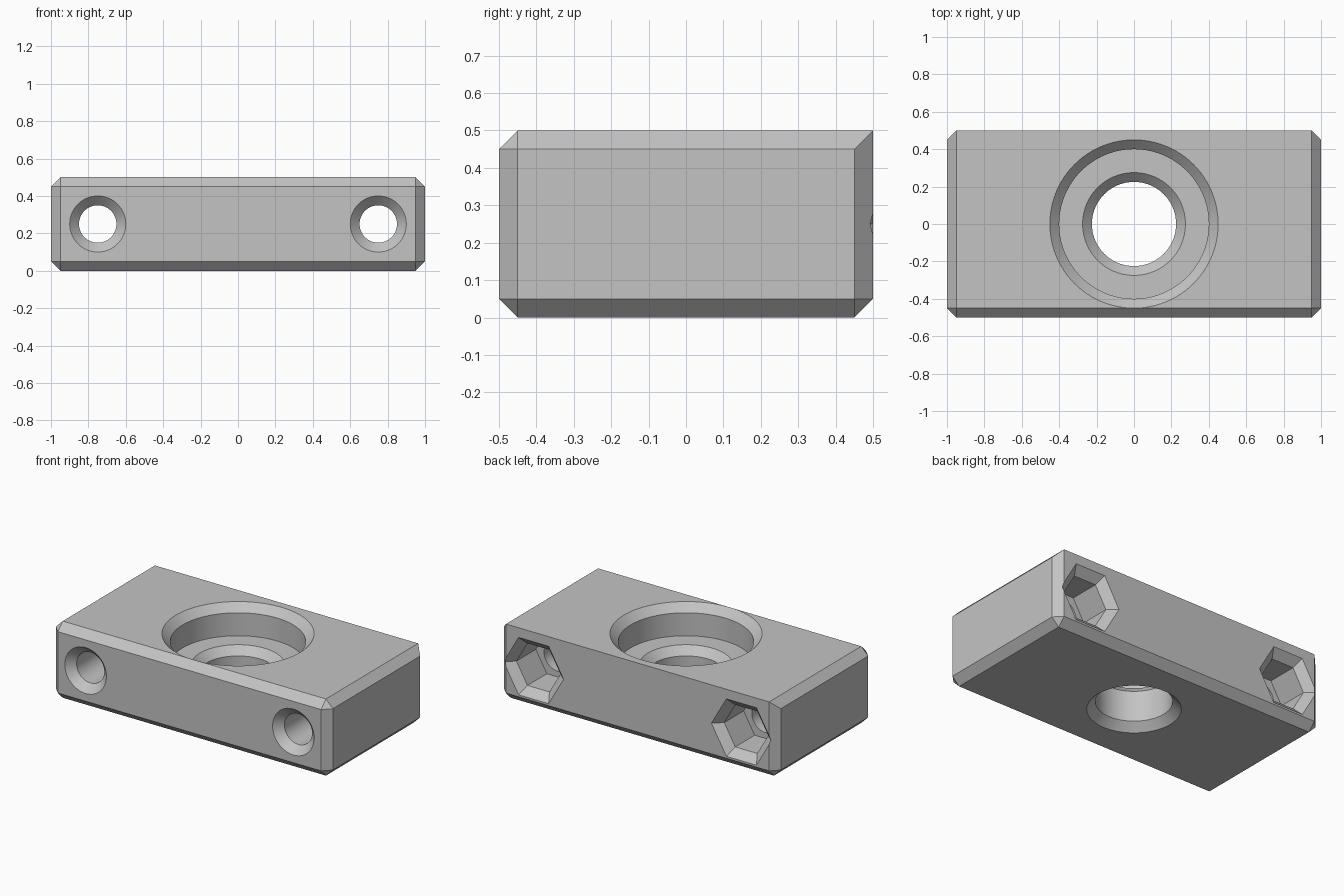
import bpy
import bmesh
from math import cos, sin, pi, radians

C = 0.05  # chamfer size used everywhere

cube = bpy.data.objects.get("Cube")
if cube:
    bpy.data.objects.remove(cube, do_unlink=True)

grey = bpy.data.materials.new("plain_grey")
grey.use_nodes = True
colour = (0.55, 0.55, 0.55, 1)
grey.diffuse_color = colour
for node in grey.node_tree.nodes:
    if node.type == 'BSDF_PRINCIPLED':
        node.inputs["Base Color"].default_value = colour


def make_object(name, bm):
    bmesh.ops.recalc_face_normals(bm, faces=bm.faces)
    mesh = bpy.data.meshes.new(name)
    bm.to_mesh(mesh)
    bm.free()
    mesh.materials.append(grey)
    obj = bpy.data.objects.new(name, mesh)
    bpy.context.collection.objects.link(obj)
    return obj


def turned(name, profile, sides):
    """Solid made by turning (radius, height) points around z."""
    bm = bmesh.new()
    rings = [[bm.verts.new((r * cos(2 * pi * i / sides), r * sin(2 * pi * i / sides), h))
              for i in range(sides)] for r, h in profile]
    for low, high in zip(rings, rings[1:]):
        for i in range(sides):
            j = (i + 1) % sides
            bm.faces.new((low[i], low[j], high[j], high[i]))
    bm.faces.new(rings[0][::-1])
    bm.faces.new(rings[-1])
    return make_object(name, bm)


# Chamfered block; only the top back edge stays sharp
bm = bmesh.new()
bmesh.ops.create_cube(bm, size=1)
for v in bm.verts:
    v.co = (v.co.x * 2, v.co.y, v.co.z * 0.5 + 0.25)
edges = [e for e in bm.edges
         if not all(v.co.y > 0 and v.co.z > 0.25 for v in e.verts)]
bmesh.ops.bevel(bm, geom=edges, offset=C, offset_type='OFFSET',
                segments=1, profile=0.5, affect='EDGES')
block = make_object("mounting_block", bm)

# Central stepped bore: chamfered counterbore above a chamfered through hole
bore, seat, floor = 0.225, 0.4, 0.3
cutters = [turned("centre_bore_cutter", [
    (bore + 2 * C, -C), (bore, C), (bore, floor - C), (bore + C, floor),
    (seat, floor), (seat, 0.5 - C), (seat + 2 * C, 0.5 + C)], 96)]

# Screw holes from the front and hexagonal nut pockets at the back
hole = 0.1
nut = 0.1375 / cos(pi / 6)
flare = C / cos(pi / 6)
for side, x in (("left", 0.75), ("right", -0.75)):
    screw = turned(side + "_screw_cutter", [
        (hole + 2 * C, -0.5 - C), (hole, -0.5 + C), (hole, 0.3)], 64)
    pocket = turned(side + "_nut_cutter", [
        (nut, 0.25), (nut, 0.5 - C), (nut + 2 * flare, 0.5 + C)], 6)
    for obj in (screw, pocket):
        obj.location = (x, 0, 0.25)
        obj.rotation_euler.x = radians(-90)
        cutters.append(obj)

# Cut the holes out of the block
bpy.context.view_layer.update()
bpy.ops.object.select_all(action='DESELECT')
bpy.context.view_layer.objects.active = block
block.select_set(True)
for cutter in cutters:
    cutter.hide_render = True
    mod = block.modifiers.new(cutter.name, 'BOOLEAN')
    mod.operation = 'DIFFERENCE'
    mod.solver = 'EXACT'
    mod.object = cutter
    bpy.ops.object.modifier_apply(modifier=mod.name)
for cutter in cutters:
    bpy.data.objects.remove(cutter, do_unlink=True)

# Smooth round walls, crisp chamfers
bpy.ops.object.shade_smooth_by_angle(angle=radians(25))
